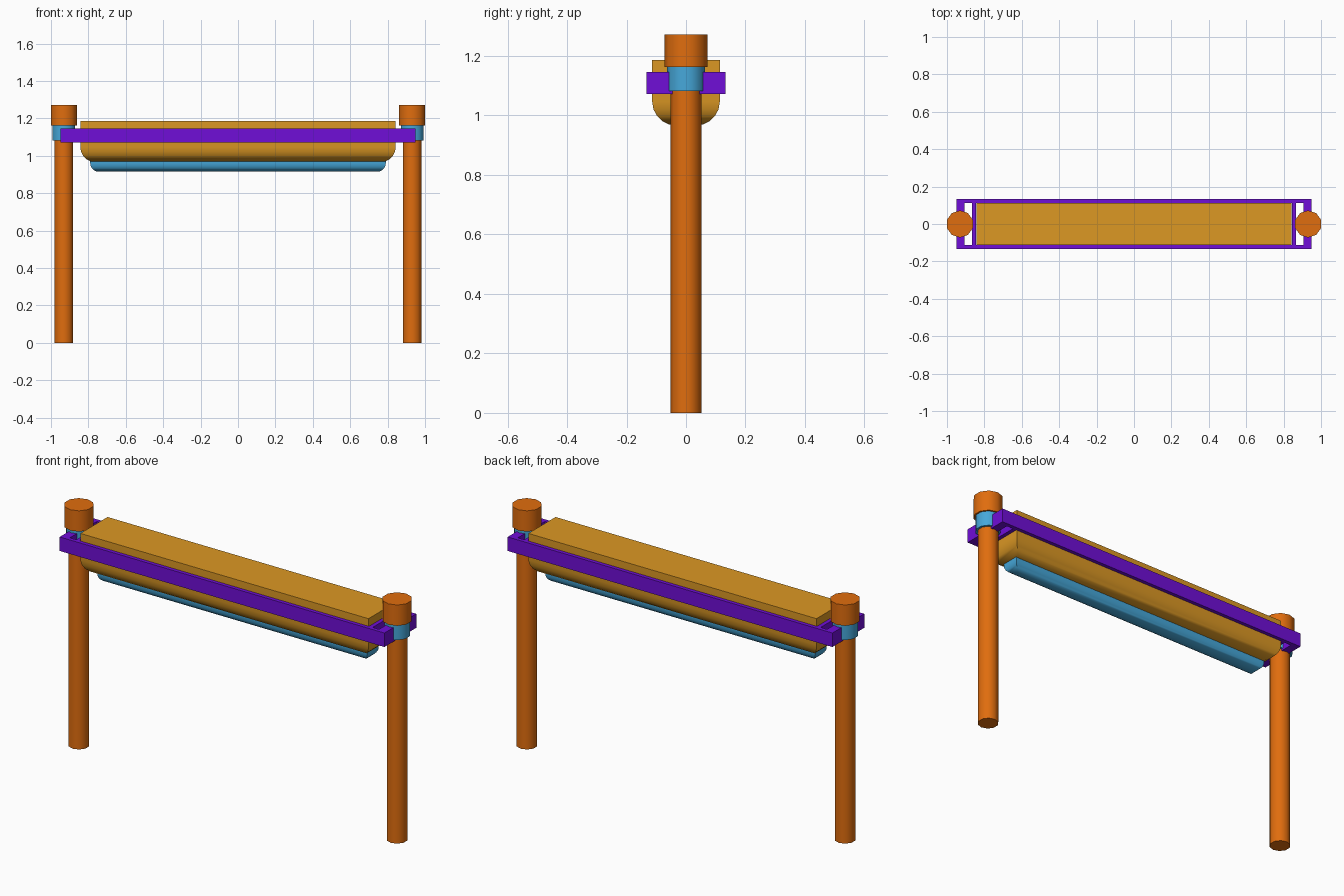
import bpy, bmesh, math

if "Cube" in bpy.data.objects:
    bpy.data.objects.remove(bpy.data.objects["Cube"])


def material(name, rgb):
    m = bpy.data.materials.new(name)
    lin = [((c / 255 + 0.055) / 1.055) ** 2.4 if c > 10 else c / 255 / 12.92 for c in rgb]
    m.diffuse_color = (*lin, 1)
    m.use_nodes = True
    m.node_tree.nodes["Principled BSDF"].inputs["Base Color"].default_value = m.diffuse_color
    return m


ORANGE = material("orange", (224, 109, 14))
GOLD = material("gold", (220, 152, 36))
BLUE = material("blue", (70, 168, 218))
PURPLE = material("purple", (112, 14, 215))


def finish(name, bm, mat, smooth=True):
    bmesh.ops.recalc_face_normals(bm, faces=bm.faces)
    me = bpy.data.meshes.new(name)
    bm.to_mesh(me)
    bm.free()
    ob = bpy.data.objects.new(name, me)
    bpy.context.collection.objects.link(ob)
    me.materials.append(mat)
    if smooth:
        bpy.ops.object.select_all(action='DESELECT')
        ob.select_set(True)
        bpy.context.view_layer.objects.active = ob
        bpy.ops.object.shade_smooth_by_angle(angle=math.radians(42))
    return ob


def add_box(bm, x0, x1, y0, y1, z0, z1):
    r = bmesh.ops.create_cube(bm, size=1)
    for v in r["verts"]:
        v.co = ((x0 + x1) / 2 + v.co.x * (x1 - x0),
                (y0 + y1) / 2 + v.co.y * (y1 - y0),
                (z0 + z1) / 2 + v.co.z * (z1 - z0))


def trough(name, hx, hy, z0, z1, radius, mat):
    """Box with its bottom rim rounded."""
    bm = bmesh.new()
    add_box(bm, -hx, hx, -hy, hy, z0, z1)
    rim = [e for e in bm.edges if all(v.co.z < z0 + 1e-4 for v in e.verts)]
    bmesh.ops.bevel(bm, geom=rim, offset=radius, segments=5, profile=0.5, affect='EDGES')
    return finish(name, bm, mat)


def cylinder(name, x, r, z0, z1, mat):
    """Ten-sided cylinder with a corner pointing along y."""
    bm = bmesh.new()
    ring = [bm.verts.new((x + r * math.sin(a), r * math.cos(a), z0))
            for a in (i * math.tau / 10 for i in range(10))]
    f = bm.faces.new(ring)
    ext = bmesh.ops.extrude_face_region(bm, geom=[f], use_keep_orig=True)
    for v in ext["geom"]:
        if isinstance(v, bmesh.types.BMVert):
            v.co.z = z1
    return finish(name, bm, mat)


# Posts, collars and caps
for side, s in (("left", -1), ("right", 1)):
    x = s * 0.931
    cylinder(side + "_post", x, 0.0515, 0, 1.10, ORANGE)
    cylinder(side + "_collar", x, 0.0635, 1.082, 1.162, BLUE)
    cylinder(side + "_cap", x, 0.0725, 1.162, 1.272, ORANGE)

# Frame: two long rails, end bars and inner slats
bm = bmesh.new()
for s in (-1, 1):
    add_box(bm, -0.95, 0.95, *sorted((s * 0.113, s * 0.133)), 1.072, 1.146)
    for a, b in ((0.905, 0.95), (0.846, 0.867)):
        add_box(bm, *sorted((s * a, s * b)), -0.113, 0.113, 1.072, 1.146)
finish("frame", bm, PURPLE, smooth=False)

# Rounded body and the runner below it
trough("body", 0.843, 0.1135, 0.966, 1.186, 0.08, GOLD)
trough("lower_runner", 0.79, 0.048, 0.915, 1.0, 0.044, BLUE)
